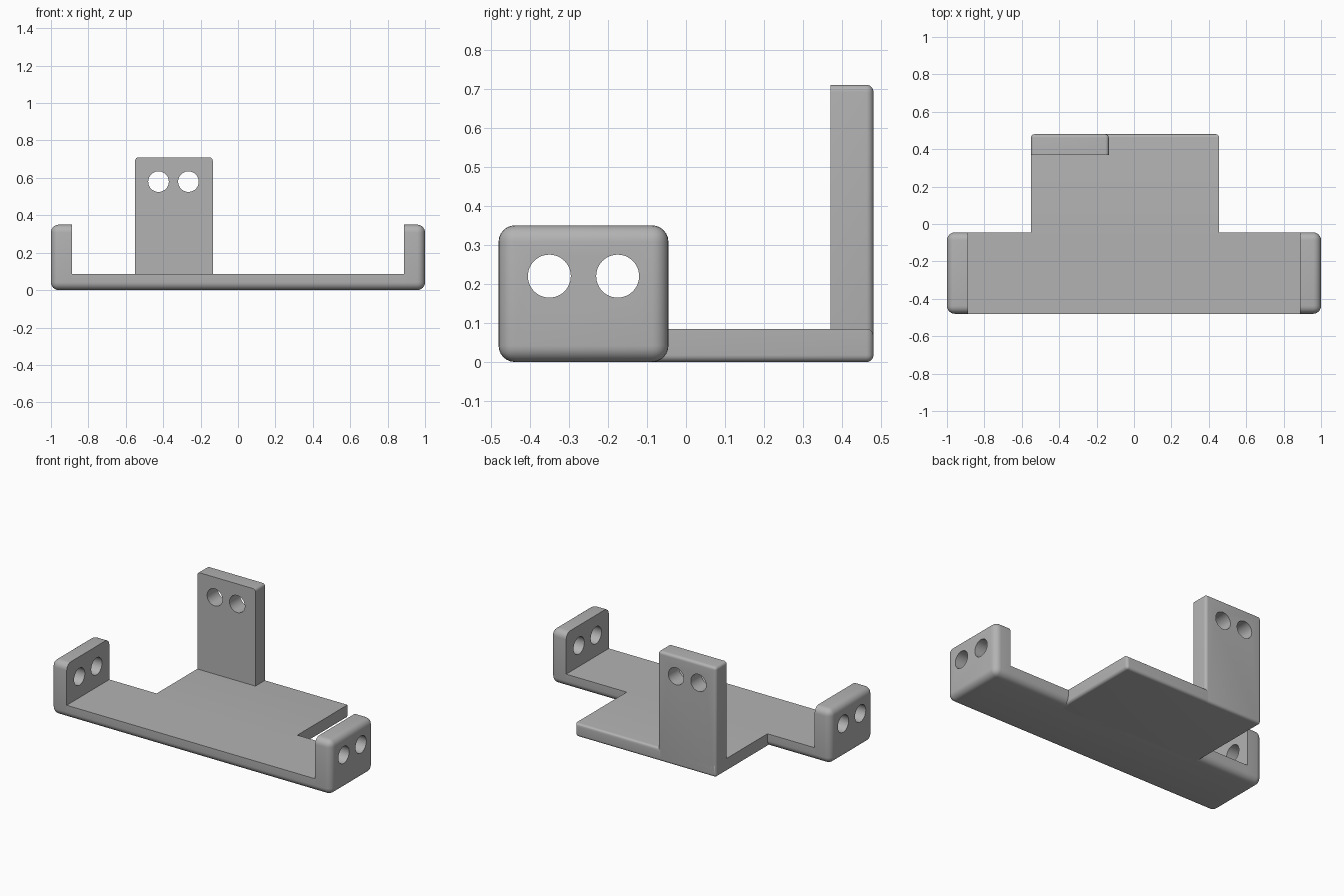
import bpy
import bmesh
import math
from mathutils import Matrix, Vector

if "Cube" in bpy.data.objects:
    bpy.data.objects.remove(bpy.data.objects["Cube"], do_unlink=True)

grey = bpy.data.materials.new("plain grey")
grey.use_nodes = True
colour = (0.45, 0.45, 0.45, 1)
grey.diffuse_color = colour
grey.node_tree.nodes["Principled BSDF"].inputs["Base Color"].default_value = colour


def new_object(name, bm):
    bmesh.ops.recalc_face_normals(bm, faces=bm.faces[:])
    mesh = bpy.data.meshes.new(name)
    bm.to_mesh(mesh)
    bm.free()
    mesh.materials.append(grey)
    obj = bpy.data.objects.new(name, mesh)
    bpy.context.collection.objects.link(obj)
    return obj


def rounded_box(name, low, high, radius, is_round):
    """Box whose edges are rounded where is_round(direction axis, outward signs) holds."""
    low, high = Vector(low), Vector(high)
    centre, size = (low + high) / 2, high - low
    bm = bmesh.new()
    bmesh.ops.create_cube(bm, size=1)
    chosen = []
    for edge in bm.edges:
        mid = (edge.verts[0].co + edge.verts[1].co) / 2
        signs = [round(2 * v) for v in mid]
        if is_round(signs.index(0), signs):
            chosen.append(edge)
    for v in bm.verts:
        v.co = Vector(a * b for a, b in zip(v.co, size)) + centre
    bmesh.ops.bevel(bm, geom=chosen, offset=radius, offset_type='OFFSET',
                    segments=6, profile=0.5, affect='EDGES', clamp_overlap=True)
    return new_object(name, bm)


def drill(obj, centres, axis, radius=0.055):
    """Cut round holes through a part along the given axis."""
    bm = bmesh.new()
    turn = Matrix.Rotation(math.pi / 2, 4, 'Y' if axis == 'X' else 'X')
    for c in centres:
        bmesh.ops.create_cone(bm, cap_ends=True, segments=48, radius1=radius,
                              radius2=radius, depth=0.4,
                              matrix=Matrix.Translation(c) @ turn)
    cutter = new_object(obj.name + "_cutter", bm)
    cutter.hide_render = True
    mod = obj.modifiers.new("holes", 'BOOLEAN')
    mod.operation, mod.solver, mod.object = 'DIFFERENCE', 'EXACT', cutter
    bpy.context.view_layer.objects.active = obj
    bpy.ops.object.modifier_apply(modifier=mod.name)
    bpy.data.objects.remove(cutter, do_unlink=True)


thick = 0.085
front, step, back = -0.48, -0.045, 0.48

# Long front strip, rounded along its two lower edges
strip = rounded_box("base_strip", (-0.89, front, 0), (0.89, step, thick), 0.042,
                    lambda axis, s: axis == 0 and s[2] < 0)

# Rear plate, rounded around its back face and along its lower sides
plate = rounded_box("rear_plate", (-0.55, -0.12, 0), (0.455, back, thick), 0.018,
                    lambda axis, s: s[1] > 0 or (axis == 1 and s[2] < 0))

# Upright tab, rounded around its back face and at the upper corners
tab = rounded_box("rear_tab", (-0.55, 0.37, 0), (-0.135, back, 0.71), 0.018,
                  lambda axis, s: s[1] > 0 or axis == 1)
drill(tab, [(x, 0.42, 0.58) for x in (-0.425, -0.265)], 'Y')
parts = [strip, plate, tab]

# Mirrored end plates, rounded everywhere except the inner face outline
for side, name in ((1, "left_end_plate"), (-1, "right_end_plate")):
    inner, outer = 0.887 * side, side
    end = rounded_box(name, (min(inner, outer), front, 0),
                      (max(inner, outer), step, 0.35), 0.042,
                      lambda axis, s: axis == 0 or s[0] == side)
    drill(end, [(0.94 * side, y, 0.22) for y in (-0.35, -0.175)], 'X')
    parts.append(end)

# Smooth rounds, crisp corners
for obj in parts:
    bpy.ops.object.select_all(action='DESELECT')
    obj.select_set(True)
    bpy.context.view_layer.objects.active = obj
    bpy.ops.object.shade_smooth_by_angle(angle=math.radians(35))
